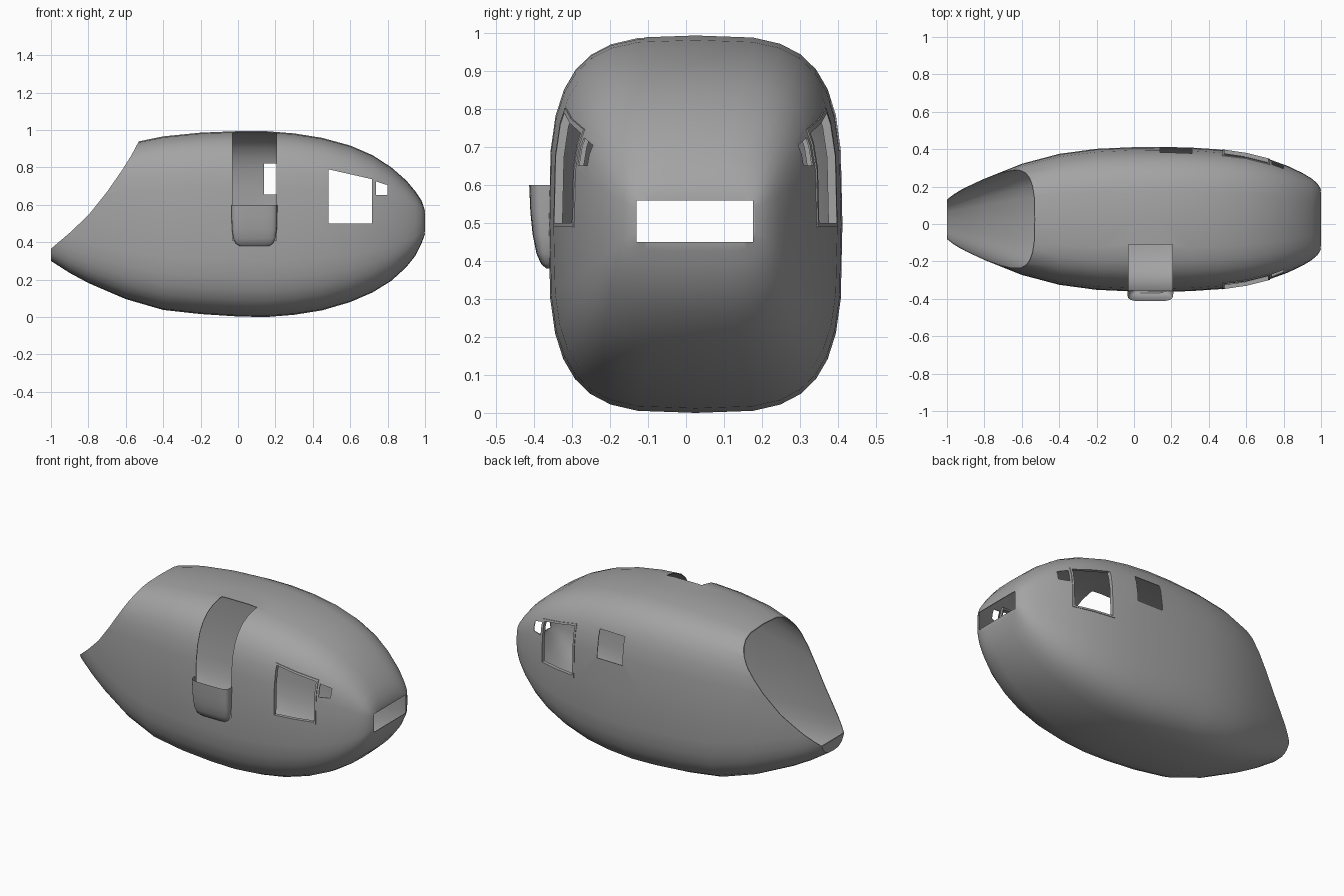
import bpy, bmesh, math

if "Cube" in bpy.data.objects:
    bpy.data.objects.remove(bpy.data.objects["Cube"])

CY = 0.025  # hull centre line in y

grey = bpy.data.materials.new("dark_grey")
grey.diffuse_color = (0.37, 0.37, 0.37, 1)
grey.use_nodes = True
grey.node_tree.nodes["Principled BSDF"].inputs["Base Color"].default_value = grey.diffuse_color


def add_object(name, bm):
    bmesh.ops.recalc_face_normals(bm, faces=bm.faces[:])
    me = bpy.data.meshes.new(name)
    bm.to_mesh(me)
    bm.free()
    me.materials.append(grey)
    ob = bpy.data.objects.new(name, me)
    bpy.context.collection.objects.link(ob)
    return ob


def superellipse(a, b, n, count):
    pts = []
    for i in range(count):
        t = 2 * math.pi * i / count
        s, c = math.sin(t), math.cos(t)
        pts.append((math.copysign(abs(s) ** (2 / n), s) * a,
                    math.copysign(abs(c) ** (2 / n), c) * b))
    return pts


def loft(name, rings, closed=True, cap_start=True):
    bm = bmesh.new()
    vr = [[bm.verts.new(p) for p in r] for r in rings]
    k = len(rings[0])
    for r, s in zip(vr, vr[1:]):
        for i in range(k if closed else k - 1):
            bm.faces.new((r[i], r[(i + 1) % k], s[(i + 1) % k], s[i]))
    if cap_start:
        bm.faces.new(vr[0])
    bm.faces.new(vr[-1])
    return add_object(name, bm)


def prism(name, outline, y0, y1):
    return loft(name, [[(x, y, z) for x, z in outline] for y in (y0, y1)])


def rect(x0, x1, z0, z1):
    return [(x0, z0), (x1, z0), (x1, z1), (x0, z1)]


def smooth(ob, angle):
    bpy.ops.object.select_all(action='DESELECT')
    ob.select_set(True)
    bpy.context.view_layer.objects.active = ob
    bpy.ops.object.shade_smooth_by_angle(angle=math.radians(angle))


def shell(name, rings, thickness, offset, cuts):
    """Thin hull wall with boolean cuts applied, cutters removed."""
    ob = loft(name, rings)
    mod = ob.modifiers.new("wall", 'SOLIDIFY')
    mod.thickness = thickness
    mod.offset = offset
    for c, op in cuts:
        b = ob.modifiers.new(c.name, 'BOOLEAN')
        b.operation = op
        b.solver = 'EXACT'
        b.object = c
        c.hide_render = True
    bpy.context.view_layer.objects.active = ob
    for m in list(ob.modifiers):
        bpy.ops.object.modifier_apply(modifier=m.name)
    for c, op in cuts:
        bpy.data.objects.remove(c, do_unlink=True)
    smooth(ob, 22)
    return ob


# Hull sections: x, bottom z, top z, half width, squareness
sections = [
    (-1.0, .30, .74, .122, 3.0), (-.9, .236, .80, .172, 3.1),
    (-.8, .182, .85, .217, 3.2), (-.6, .096, .925, .297, 3.4),
    (-.4, .038, .966, .35, 3.5), (-.2, .016, .986, .377, 3.5),
    (0, .003, .994, .386, 3.5), (.15, 0, .994, .387, 3.5),
    (.3, .012, .982, .384, 3.5), (.45, .036, .958, .374, 3.5),
    (.6, .08, .917, .352, 3.5), (.72, .132, .865, .322, 3.5),
    (.82, .194, .80, .286, 3.5), (.9, .267, .73, .248, 3.5),
    (.95, .33, .67, .218, 3.6), (.98, .39, .625, .192, 4.0),
    (.993, .425, .59, .173, 4.5), (1.0, .445, .565, .157, 6.0)]
rings = []
for x, zb, zt, w, n in sections:
    mid, h = (zb + zt) / 2, (zt - zb) / 2
    rings.append([(x, CY + a, mid + b) for a, b in superellipse(w, h, n, 32)])

# Openings: open rear, doorway, nose window, side windows
rear = [(-1.05, .325), (-1, .365), (-.9, .45), (-.8, .545), (-.7, .67),
        (-.62, .785), (-.57, .865), (-.53, .94), (-.45, 1.1), (-1.2, 1.1),
        (-1.2, .325)]
big = [(.483, .50), (.717, .50), (.717, .737), (.483, .79)]
big_outer = [(.471, .489), (.727, .489), (.727, .747), (.471, .803)]
small = [(.738, .652), (.80, .652), (.80, .705), (.738, .725)]
hull = shell("hull_shell", rings, .004, -1, [(c, 'DIFFERENCE') for c in (
    prism("rear_cutter", rear, -.7, .7),
    prism("door_cutter", rect(-.03, .205, .41, 1.2), -.7, -.11),
    prism("nose_window_cutter", rect(.9, 1.1, .45, .56), -.13, .177),
    prism("big_window_cutter", big, -.7, .7),
    prism("small_window_cutter", small, -.7, .7),
    prism("rear_window_cutter", rect(.14, .31, .655, .82), .1, .7))])

# Frames round the two large side windows
shell("side_window_frames", rings, .022, -.7, [
    (prism("frame_outer", big_outer, -.7, .7), 'INTERSECT'),
    (prism("frame_inner", big, -.8, .8), 'DIFFERENCE')])

# Open-topped bulge below the doorway: z, half width, depth
bulge = [(.60, .123, .055), (.53, .122, .052), (.47, .12, .046),
         (.42, .113, .036), (.393, .1, .024), (.38, .08, .01)]
bulge_rings = []
for z, w, d in bulge:
    half = superellipse(w, d, 4.5, 32)[8:25]
    bulge_rings.append([(.0875 + a, -.358 + b, z) for a, b in half])
step = loft("door_bulge", bulge_rings, closed=False, cap_start=False)
smooth(step, 40)
